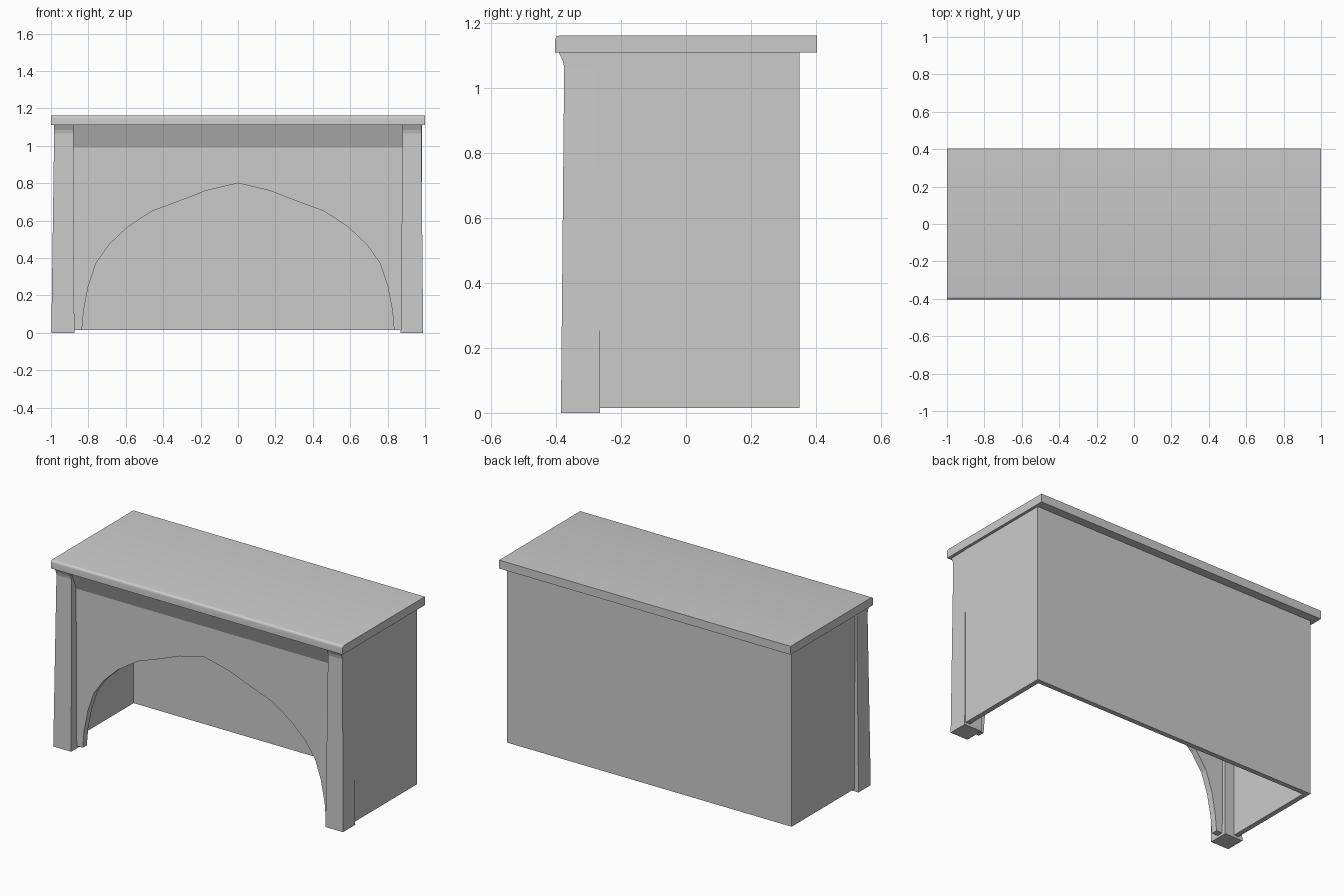
import bpy, bmesh, math

cube = bpy.data.objects.get("Cube")
if cube:
    bpy.data.objects.remove(cube, do_unlink=True)

grey = bpy.data.materials.new("plain grey")
grey.use_nodes = True
colour = (0.6, 0.6, 0.6, 1)
grey.diffuse_color = colour
grey.node_tree.nodes["Principled BSDF"].inputs["Base Color"].default_value = colour


def finish(name, bm):
    bmesh.ops.recalc_face_normals(bm, faces=bm.faces[:])
    mesh = bpy.data.meshes.new(name)
    bm.to_mesh(mesh)
    bm.free()
    mesh.materials.append(grey)
    obj = bpy.data.objects.new(name, mesh)
    bpy.context.collection.objects.link(obj)
    return obj


def loft(name, rings):
    """Skin a stack of closed rings and cap both ends."""
    bm = bmesh.new()
    loops = [[bm.verts.new(p) for p in ring] for ring in rings]
    for a, b in zip(loops, loops[1:]):
        for i in range(len(a)):
            j = (i + 1) % len(a)
            bm.faces.new((a[i], a[j], b[j], b[i]))
    bm.faces.new(loops[0])
    bm.faces.new(loops[-1])
    return finish(name, bm)


def rect(x0, x1, y0, y1, z):
    return [(x0, y0, z), (x1, y0, z), (x1, y1, z), (x0, y1, z)]


def box(name, x0, x1, y0, y1, z0, z1):
    return loft(name, [rect(x0, x1, y0, y1, z) for z in (z0, z1)])


FLOOR, TOP, WALL = 0.015, 1.11, 0.03
LEFT, RIGHT, BACK = 0.983, -0.97, 0.35

# Table top with a rounded upper front edge
slab = box("top_slab", -1, 1, -0.403, 0.403, TOP, 1.162)
bm = bmesh.new()
bm.from_mesh(slab.data)
edge = [e for e in bm.edges if all(v.co.y < 0 and v.co.z > TOP + 0.01 for v in e.verts)]
bmesh.ops.bevel(bm, geom=edge, offset=0.015, segments=4, profile=0.5, affect='EDGES')
bm.to_mesh(slab.data)
bm.free()
bpy.context.view_layer.objects.active = slab
slab.select_set(True)
bpy.ops.object.shade_smooth_by_angle(angle=math.radians(40))
slab.select_set(False)

# Thin back and side panels, open underneath
box("back_panel", RIGHT, LEFT, BACK - WALL, BACK, FLOOR, TOP)
box("left_side_panel", LEFT - WALL, LEFT, -0.28, BACK - WALL, FLOOR, TOP)
box("right_side_panel", RIGHT, RIGHT + WALL, -0.28, BACK - WALL, FLOOR, TOP)

# Tapered front legs, flaring forward under the top
for name, foot, head in (("left_leg", (0.87, 0.99), (0.88, 0.98)),
                         ("right_leg", (-0.998, -0.875), (-0.983, -0.88))):
    loft(name, [rect(*foot, -0.385, -0.265, 0),
                rect(*head, -0.375, -0.27, 1.065),
                rect(*head, -0.38, -0.27, 1.085),
                rect(*head, -0.392, -0.27, TOP)])

# Front panel with a pointed arch cut out
half_arch = [(0.834, FLOOR), (0.825, 0.12), (0.80, 0.25), (0.76, 0.37), (0.69, 0.47),
             (0.59, 0.565), (0.46, 0.65), (0.31, 0.705), (0.17, 0.76)]
arch = [(-x, z) for x, z in half_arch] + [(0, 0.80)] + half_arch[::-1]
outline = arch + [(0.89, FLOOR), (0.89, TOP), (-0.89, TOP), (-0.89, FLOOR)]
loft("arched_front_panel", [[(x, y, z) for x, z in outline] for y in (-0.33, -0.29)])

# Sloped moulding between front panel and top
moulding = [(-0.32, 0.99), (-0.33, 0.99), (-0.378, TOP), (-0.32, TOP)]
loft("sloped_moulding", [[(x, y, z) for y, z in moulding] for x in (-0.885, 0.885)])
